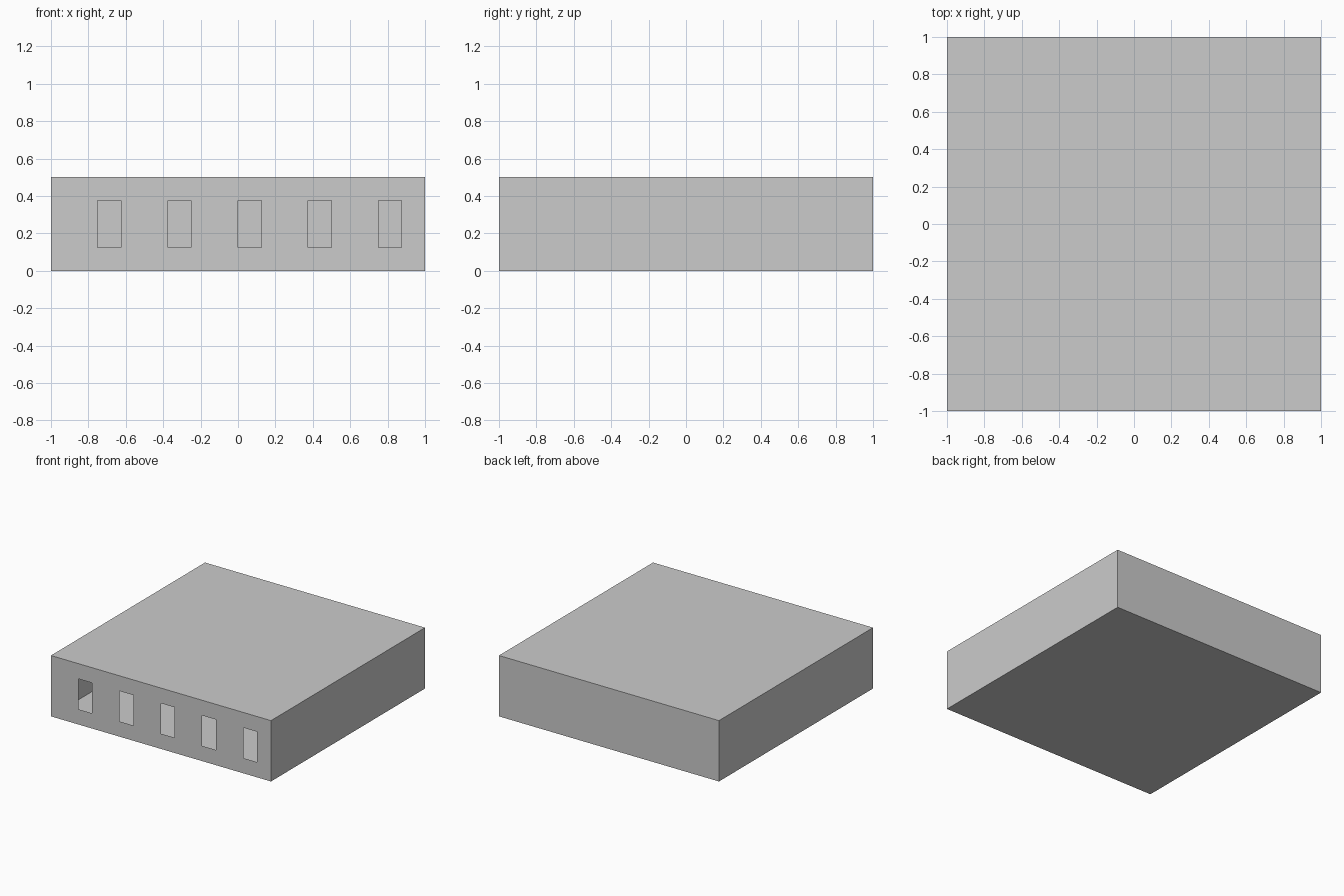
import bpy, bmesh
from mathutils import Vector

if "Cube" in bpy.data.objects:
    bpy.data.objects.remove(bpy.data.objects["Cube"])

HALF, HEIGHT = 1.0, 0.5
WIN_W, WIN_LOW, WIN_HIGH = 0.125, 0.125, 0.375
WINDOWS = [-0.75 + 0.375 * i for i in range(5)]

# Hollow thin-walled box shell
bm = bmesh.new()
bmesh.ops.create_cube(bm, size=1)
bmesh.ops.scale(bm, vec=(2 * HALF, 2 * HALF, HEIGHT), verts=bm.verts)
bmesh.ops.translate(bm, vec=(0, 0, HEIGHT / 2), verts=bm.verts)


def cut_front(point, normal):
    """Slice only the front wall along a plane."""
    faces = [f for f in bm.faces if f.normal.y < -0.9]
    edges = {e for f in faces for e in f.edges}
    verts = {v for f in faces for v in f.verts}
    bmesh.ops.bisect_plane(bm, geom=list(verts) + list(edges) + faces,
                           plane_co=point, plane_no=normal)
    bm.normal_update()


# Window outlines cut into the front wall
bm.normal_update()
for x in WINDOWS:
    cut_front(Vector((x, 0, 0)), Vector((1, 0, 0)))
    cut_front(Vector((x + WIN_W, 0, 0)), Vector((1, 0, 0)))
for z in (WIN_LOW, WIN_HIGH):
    cut_front(Vector((0, 0, z)), Vector((0, 0, 1)))


# Open the windows
def is_window(f):
    c = f.calc_center_median()
    return (f.normal.y < -0.9 and WIN_LOW < c.z < WIN_HIGH
            and any(x < c.x < x + WIN_W for x in WINDOWS))


bmesh.ops.delete(bm, geom=[f for f in bm.faces if is_window(f)], context='FACES')

mesh = bpy.data.meshes.new("building_shell")
bm.to_mesh(mesh)
bm.free()
bpy.context.collection.objects.link(bpy.data.objects.new("building_shell", mesh))
